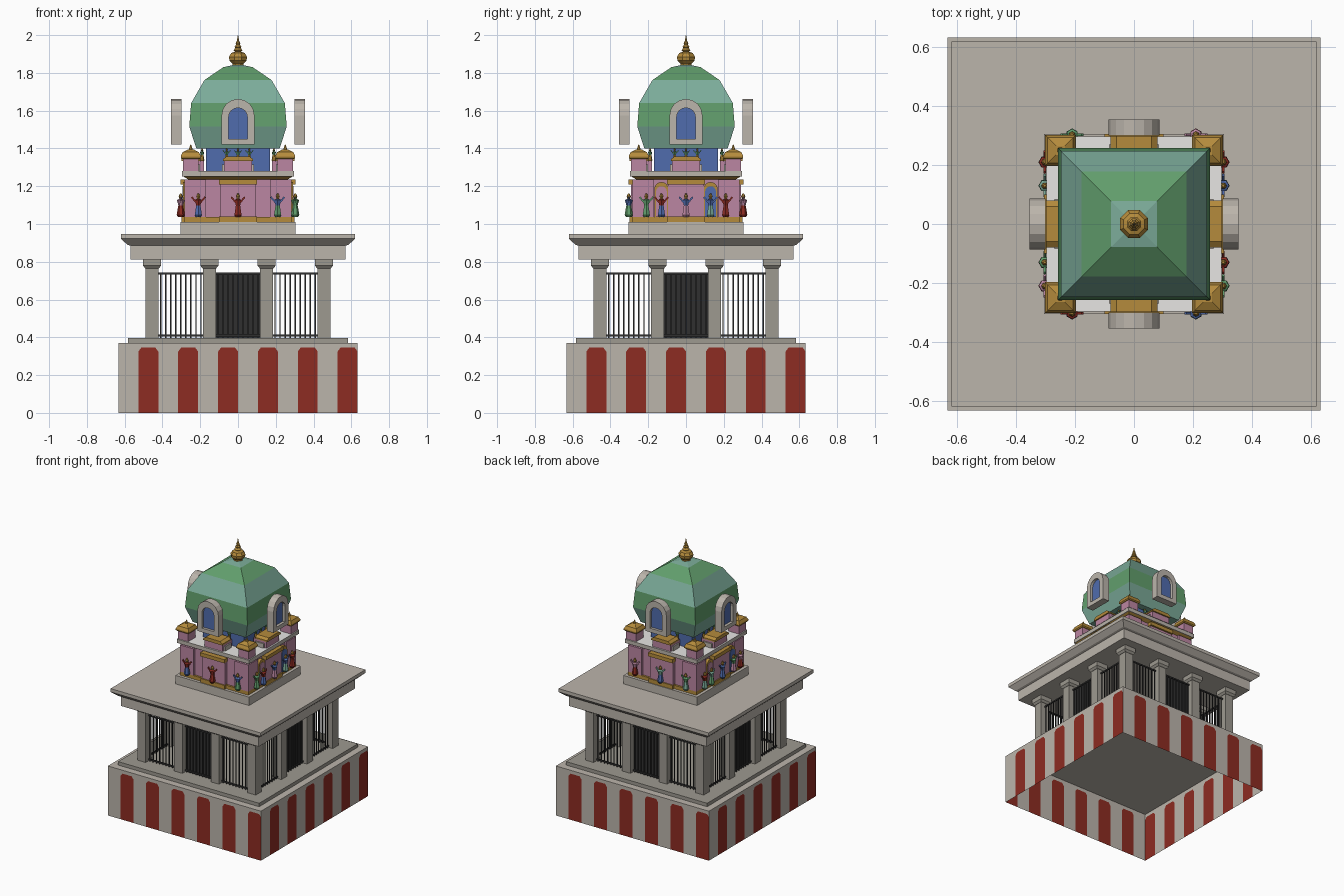
import bpy, bmesh
from math import pi, sin, cos, sqrt
from mathutils import Matrix, Vector

if "Cube" in bpy.data.objects:
    bpy.data.objects.remove(bpy.data.objects["Cube"])

COLOURS = {
    "stone": (0.50, 0.46, 0.41), "grey_stone": (0.34, 0.32, 0.28),
    "red": (0.27, 0.025, 0.016), "iron": (0.03, 0.03, 0.03),
    "pink": (0.50, 0.24, 0.36), "gold": (0.46, 0.26, 0.045),
    "blue": (0.08, 0.15, 0.42), "green": (0.12, 0.34, 0.15),
    "teal": (0.20, 0.41, 0.32), "pale": (0.85, 0.84, 0.82)}
NAMES = list(COLOURS)
MATS = []
for name, rgb in COLOURS.items():
    m = bpy.data.materials.new(name)
    m.use_nodes = True
    m.diffuse_color = (*rgb, 1)
    m.node_tree.nodes["Principled BSDF"].inputs["Base Color"].default_value = (*rgb, 1)
    MATS.append(m)


class Part:
    """Collects coloured shapes into one named object."""
    def __init__(self, name):
        self.name, self.bm, self.turn = name, bmesh.new(), Matrix()

    def side(self, k):
        self.turn = Matrix.Rotation(k * pi / 2, 4, 'Z')
        return self

    def face(self, points, colour):
        f = self.bm.faces.new([self.bm.verts.new(self.turn @ Vector(p)) for p in points])
        f.material_index = NAMES.index(colour)
        return f

    def box(self, x, y, z, colour, tilt=0):
        """Box from three (low, high) ranges, tilted about its own y axis."""
        mid = Vector([(a + b) / 2 for a, b in (x, y, z)])
        size = [b - a for a, b in (x, y, z)]
        mat = self.turn @ Matrix.Translation(mid) @ Matrix.Rotation(tilt, 4, 'Y') @ Matrix.Diagonal((*size, 1))
        for v in bmesh.ops.create_cube(self.bm, size=1, matrix=mat)["verts"]:
            for f in v.link_faces:
                f.material_index = NAMES.index(colour)

    def loft(self, profile, colours, n=4, at=(0, 0)):
        """Stack of n-sided rings; radius is the half width across flats."""
        rings = []
        for r, z in profile:
            r /= cos(pi / n)
            rings.append([self.bm.verts.new(self.turn @ Vector((
                at[0] + r * cos((i + .5) * 2 * pi / n), at[1] + r * sin((i + .5) * 2 * pi / n), z)))
                for i in range(n)])
        for j in range(len(rings) - 1):
            for i in range(n):
                a, b, k = rings[j], rings[j + 1], (i + 1) % n
                f = self.bm.faces.new((a[i], a[k], b[k], b[i]))
                f.material_index = NAMES.index(colours[j % len(colours)])
        for ring, c in ((rings[0][::-1], colours[0]), (rings[-1], colours[-1])):
            self.bm.faces.new(ring).material_index = NAMES.index(c)

    def prism(self, outline, y0, y1, colour):
        """Outline in x and z extruded between two depths."""
        n = len(outline)
        for y in (y0, y1):
            self.face([(x, y, z) for x, z in outline], colour)
        for (xa, za), (xb, zb) in zip(outline, outline[1:] + outline[:1]):
            self.face([(xa, y0, za), (xb, y0, zb), (xb, y1, zb), (xa, y1, za)], colour)

    def done(self, fix=True):
        bmesh.ops.remove_doubles(self.bm, verts=self.bm.verts, dist=1e-5)
        if fix:
            bmesh.ops.recalc_face_normals(self.bm, faces=self.bm.faces)
        me = bpy.data.meshes.new(self.name)
        self.bm.to_mesh(me)
        for m in MATS:
            me.materials.append(m)
        ob = bpy.data.objects.new(self.name, me)
        bpy.context.collection.objects.link(ob)


def arch(hw, z0, z1, x=0, n=8):
    curve = [(x - hw * cos(pi * i / n), z1 - hw + hw * sin(pi * i / n)) for i in range(n + 1)]
    return [(x - hw, z0)] + curve + [(x + hw, z0)]


# Striped base: a shell open underneath
H, TOP, CUT, SH = 0.633, 0.37, 0.345, 0.325
base = Part("striped_base")
w = 2 * H / 12
for k in range(4):
    base.side(k)
    for i in range(12):
        a, b = -H + i * w, -H + (i + 1) * w
        if i % 2 == 0:
            base.face([(a, -H, 0), (b, -H, 0), (b, -H, TOP), (a, -H, TOP)], "stone")
        else:
            c, d = a + .015, b - .015
            base.face([(x, -H, z) for x, z in ((a, 0), (b, 0), (b, SH), (d, CUT), (c, CUT), (a, SH))], "red")
            base.face([(x, -H, z) for x, z in
                       ((a, SH), (c, CUT), (d, CUT), (b, SH), (b, TOP), (a, TOP))], "stone")
base.face([(-H, -H, TOP), (H, -H, TOP), (H, H, TOP), (-H, H, TOP)], "stone")
base.done(False)

# Floor step, roof and upper plinth
p = Part("floor_step")
p.loft([(.583, .371), (.583, .397)], ["grey_stone"])
p.done()
p = Part("flat_roof")
p.loft([(.57, .812), (.57, .885), (.585, .89), (.62, .922), (.62, .947)], ["stone"])
p.done()
p = Part("upper_plinth")
p.loft([(.305, .947), (.305, 1.01)], ["stone"])
p.done()

# Columns with capitals, grilles and doors around the hall
C = .455
cols, grille, doors = Part("columns"), Part("grilles"), Part("doors")
for k in range(4):
    cols.side(k), grille.side(k), doors.side(k)
    for x in (-C, -C / 3, C / 3):
        cols.loft([(.034, .397), (.034, .77)], ["grey_stone"], at=(x, -C))
        cols.loft([(.036, .765), (.048, .78), (.048, .812)], ["grey_stone"], at=(x, -C))
    for mid in (-.303, 0, .303):
        for z in (.41, .738):
            grille.box((mid - .118, mid + .118), (-C - .004, -C + .004), (z - .005, z + .005), "iron")
        for i in range(9):
            x = mid + (i - 4) * .0265
            grille.box((x - .0028, x + .0028), (-C - .003, -C + .003), (.397, .74), "iron")
    doors.box((-.118, .118), (-C + .006, -C + .014), (.397, .738), "iron")
for part in (cols, grille, doors):
    part.done()

# Pink storey with projecting bays
s = Part("pink_storey")
s.loft([(.268, 1.03), (.268, 1.235)], ["pink"])
s.loft([(.283, 1.01), (.283, 1.036)], ["gold"])
for k in range(4):
    s.side(k)
    s.box((-.095, .095), (-.292, -.25), (1.036, 1.21), "pink")
    s.box((-.1, .1), (-.305, -.25), (1.208, 1.235), "gold")
    s.box((-.1, .1), (-.3, -.25), (1.01, 1.04), "gold")
    s.box((.17, .283), (-.283, -.17), (1.036, 1.235), "pink")
    if k % 2:
        for x, edge, fill in ((-.13, "gold", "pink"), (.13, "gold", "blue")):
            s.prism(arch(.038, 1.036, 1.222, x), -.29, -.26, edge)
            s.prism(arch(.029, 1.036, 1.2, x), -.294, -.285, fill)
s.done()

# Ledge above it
p = Part("ledge")
p.loft([(.25, 1.228), (.29, 1.252)], ["gold"])
p.loft([(.297, 1.252), (.297, 1.28)], ["stone"])
p.face([(x, y, 1.282) for x, y in ((-.297, -.297), (.297, -.297), (.297, .297), (-.297, .297))], "pale")
p.done(False)


# Small figures with raised arms standing along the walls
def figure(part, x, y, z, h, robe, top):
    part.loft([(.1 * h, z), (.15 * h, z + .1 * h), (.09 * h, z + .5 * h)], [robe], 6, (x, y))
    part.loft([(.09 * h, z + .5 * h), (.14 * h, z + .72 * h), (.05 * h, z + .78 * h)], [top], 6, (x, y))
    part.loft([(.05 * h, z + .78 * h), (.08 * h, z + .87 * h), (.03 * h, z + h)], ["gold"], 6, (x, y))
    for sgn in (-1, 1):
        cx, cz = x + sgn * .19 * h, z + .74 * h
        part.box((cx - .035 * h, cx + .035 * h), (y - .03 * h, y + .03 * h),
                 (cz - .15 * h, cz + .15 * h), top, sgn * .7)


figs = Part("wall_figures")
robes = ["blue", "red", "green", "pink", "red", "blue", "teal"]
for k in range(4):
    figs.side(k)
    spots = [-.21, 0, .21] + ([-.13, .13] if k % 2 else [])
    for i, x in enumerate(spots):
        figure(figs, x, -.303, 1.036, .125, robes[(i + 2 * k) % 7], robes[(3 * i + k + 1) % 7])
    for x in (-.06, 0, .06):
        figure(figs, x, -.19, 1.33, .07, "gold", "green")
figs.done()

# Blue drum, corner kiosks and middle turrets
p = Part("drum")
p.loft([(.17, 1.28), (.17, 1.41)], ["blue"])
p.done()
t = Part("kiosks_and_turrets")
for k in range(4):
    t.side(k)
    at = (.25, -.25)
    t.loft([(.042, 1.28), (.042, 1.345)], ["pink"], at=at)
    t.loft([(.047, 1.343), (.053, 1.35), (.053, 1.36), (.043, 1.38), (.015, 1.395)], ["gold"], at=at)
    t.loft([(.012, 1.39), (.007, 1.405), (.001, 1.422)], ["gold"], 8, at)
    t.box((-.075, .075), (-.288, -.18), (1.28, 1.333), "pink")
    t.box((-.085, .085), (-.27, -.2), (1.28, 1.315), "stone")
    t.prism([(-.08, 1.333), (.08, 1.333), (.08, 1.343), (.06, 1.358), (-.06, 1.358), (-.08, 1.343)],
            -.298, -.2, "gold")
t.done()

# Square dome in bands
p = Part("dome")
p.loft([(.22, 1.4), (.258, 1.515), (.248, 1.64), (.178, 1.762), (.078, 1.83), (.02, 1.843)],
       ["teal", "green"] * 2 + ["teal"])
p.done()

# Arched windows standing just off the dome
frame, glass = Part("window_frames"), Part("window_panes")
outer, inner = arch(.087, 1.42, 1.662), arch(.05, 1.45, 1.615)
for k in range(4):
    frame.side(k), glass.side(k)
    for i in range(len(outer)):
        j = (i + 1) % len(outer)
        quad = [outer[i], outer[j], inner[j], inner[i]]
        for y in (-.355, -.3):
            frame.face([(x, y, z) for x, z in quad], "stone")
        for loop in (outer, inner):
            (xa, za), (xb, zb) = loop[i], loop[j]
            frame.face([(xa, -.355, za), (xb, -.355, zb), (xb, -.3, zb), (xa, -.3, za)], "stone")
    glass.prism(inner, -.335, -.327, "blue")
frame.done()
glass.done()

# Gold finial
p = Part("finial")
p.loft([(.03, 1.838), (.03, 1.85), (.045, 1.865), (.048, 1.885), (.036, 1.905), (.016, 1.912),
        (.024, 1.92), (.014, 1.932), (.018, 1.938), (.01, 1.95), (.012, 1.957), (.006, 1.97), (.001, 2)],
       ["gold"], 8)
p.done()
